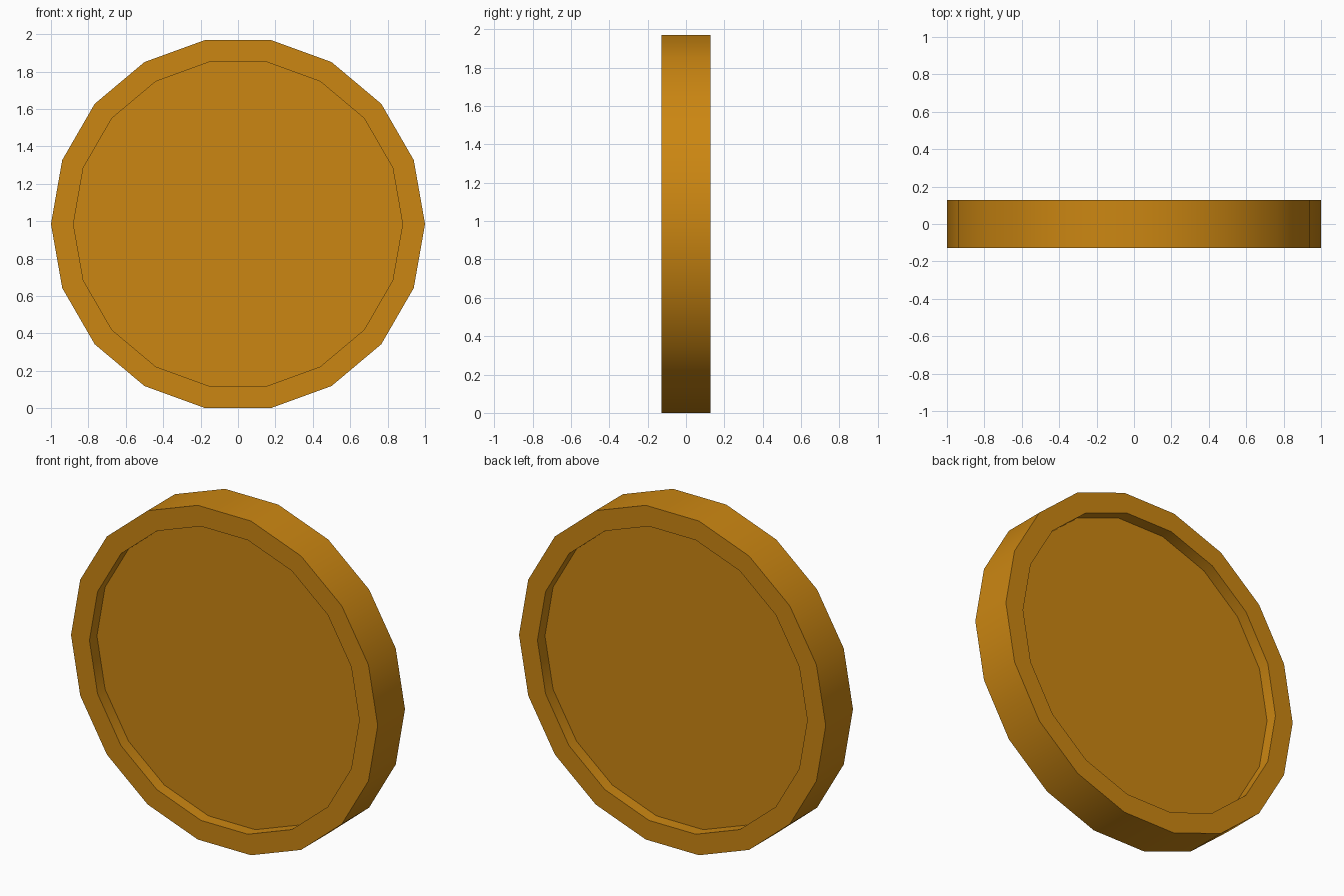
import bpy, bmesh, math

if "Cube" in bpy.data.objects:
    bpy.data.objects.remove(bpy.data.objects["Cube"])

SIDES, R_OUT, R_IN = 18, 1.0, 0.88
HALF, FLOOR = 0.127, 0.057           # half thickness, half thickness at recess
CZ = math.cos(math.pi / SIDES)       # disc rests on a flat side

gold = bpy.data.materials.new("gold")
gold.diffuse_color = (0.6, 0.24, 0.006, 1)
gold.use_nodes = True
gold.node_tree.nodes["Principled BSDF"].inputs["Base Color"].default_value = gold.diffuse_color

bm = bmesh.new()


def ring(r, y):
    return [bm.verts.new((r * math.cos(a), y, CZ + r * math.sin(a)))
            for a in (2 * math.pi * i / SIDES for i in range(SIDES))]


# Profile from front floor, over the raised rim, to back floor
rings = [ring(r, y) for r, y in ((R_IN, -FLOOR), (R_IN, -HALF), (R_OUT, -HALF),
                                 (R_OUT, HALF), (R_IN, HALF), (R_IN, FLOOR))]
for a, b in zip(rings, rings[1:]):
    for i in range(SIDES):
        j = (i + 1) % SIDES
        bm.faces.new((a[i], a[j], b[j], b[i]))

# Recessed front and back faces
bm.faces.new(rings[0])
bm.faces.new(rings[-1])
bmesh.ops.recalc_face_normals(bm, faces=bm.faces)

mesh = bpy.data.meshes.new("coin")
bm.to_mesh(mesh)
bm.free()
mesh.materials.append(gold)
coin = bpy.data.objects.new("coin", mesh)
bpy.context.collection.objects.link(coin)
bpy.context.view_layer.objects.active = coin
coin.select_set(True)
bpy.ops.object.shade_smooth_by_angle(angle=math.radians(30))
